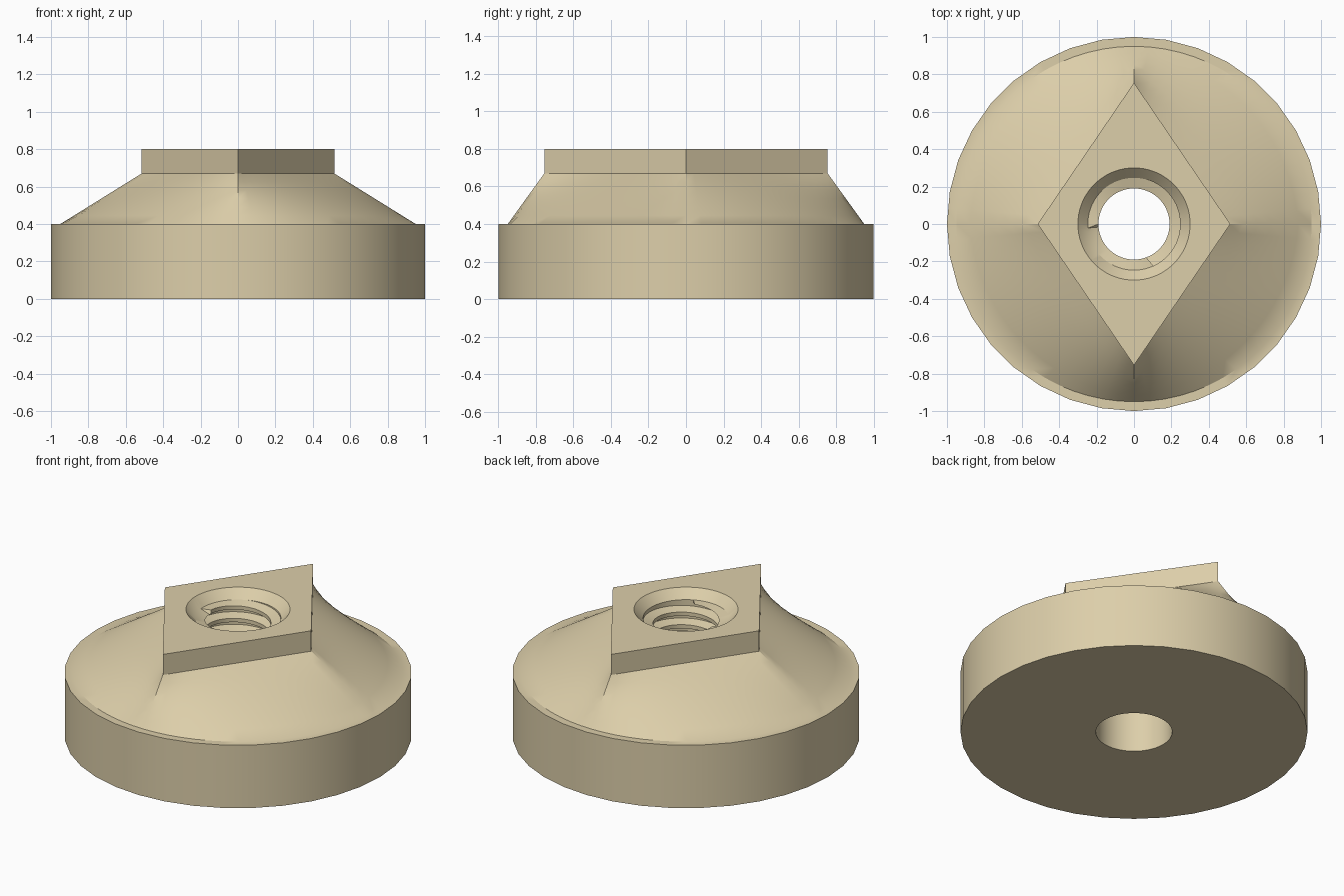
import bpy, bmesh
from math import cos, sin, pi, floor

if "Cube" in bpy.data.objects:
    bpy.data.objects.remove(bpy.data.objects["Cube"])

N = 72                       # columns around the axis
Z_LOW, Z_HIGH = 0.40, 0.745  # threaded length
PITCH = 0.08
R_MINOR, R_MAJOR, R_PLAIN = 0.19, 0.247, 0.22
HX, HY = 0.515, 0.755        # rhombus half diagonals


def circle(r, z, j):
    a = 2 * pi * j / N
    return (r * cos(a), r * sin(a), z)


def rim(z, j):
    # outer wall has 36 flat sides
    return circle(1.0 if j % 2 == 0 else cos(pi / 36), z, j)


def rhombus(z, j):
    corners = [(HX, 0), (0, HY), (-HX, 0), (0, -HY)]
    s = 4 * (j % N) / N
    q = floor(s)
    t = s - q
    a, b = corners[q], corners[(q + 1) % 4]
    return (a[0] + (b[0] - a[0]) * t, a[1] + (b[1] - a[1]) * t, z)


def blend(t, j):
    a, b = circle(0.95, 0.40, j), rhombus(0.67, j)
    return tuple(p + (q - p) * t for p, q in zip(a, b))


def thread(j):
    # helical profile, cut flat at both ends
    pts = []
    turns = int((Z_HIGH - Z_LOW) / PITCH) + 3
    for k in range(turns):
        for off, r in ((0, R_MAJOR), (0.3, R_MAJOR), (0.5, R_MINOR), (0.8, R_MINOR)):
            z = Z_LOW + PITCH * (k - 1 + off + j / N)
            if z <= Z_LOW:
                z, r = Z_LOW, R_PLAIN
            elif z >= Z_HIGH:
                z, r = Z_HIGH, R_MAJOR
            pts.append(circle(r, z, j))
    return pts


def column(j):
    # closed section: base, lofted shoulder, rhombus boss, countersink, bore
    pts = [circle(R_PLAIN, 0, j), rim(0, j), rim(0.40, j)]
    pts += [blend(i / 6, j) for i in range(7)]
    pts += [rhombus(0.80, j), circle(0.30, 0.80, j), circle(R_MAJOR, Z_HIGH, j)]
    pts += thread(j)[::-1]
    pts.append(circle(R_PLAIN, Z_LOW, j))
    return pts


bm = bmesh.new()
cols = [[bm.verts.new(p) for p in column(j)] for j in range(N + 1)]
for a, b in zip(cols, cols[1:]):
    for i in range(len(a)):
        k = (i + 1) % len(a)
        bm.faces.new((a[i], b[i], b[k], a[k]))
bmesh.ops.remove_doubles(bm, verts=bm.verts, dist=1e-5)
bmesh.ops.recalc_face_normals(bm, faces=bm.faces)
mesh = bpy.data.meshes.new("threaded_knob")
bm.to_mesh(mesh)
bm.free()

knob = bpy.data.objects.new("threaded_knob", mesh)
bpy.context.collection.objects.link(knob)
mat = bpy.data.materials.new("tan")
mat.diffuse_color = (0.72, 0.62, 0.40, 1)
mat.use_nodes = True
mat.node_tree.nodes["Principled BSDF"].inputs["Base Color"].default_value = mat.diffuse_color
mesh.materials.append(mat)

bpy.context.view_layer.objects.active = knob
knob.select_set(True)
bpy.ops.object.shade_smooth_by_angle(angle=pi / 6)
